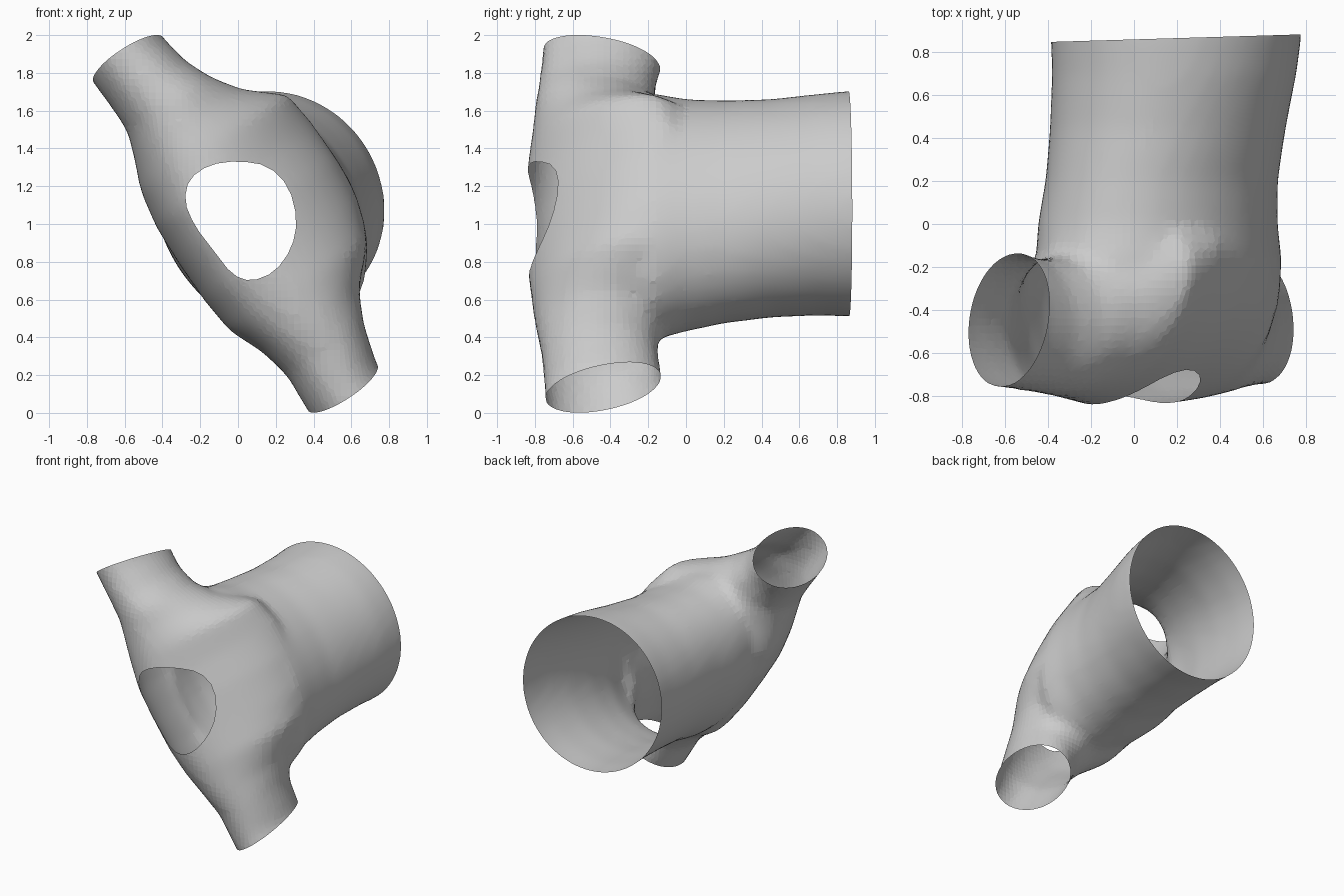
import bpy, bmesh, math
from mathutils import Vector

if "Cube" in bpy.data.objects:
    bpy.data.objects.remove(bpy.data.objects["Cube"])

# Slanted frame: A runs along the two small pipes, P across them, Y to the back
ORIGIN = Vector((-0.015, 0, 1.0))
A = Vector((-0.547, 0, 0.837))
P = Vector((0.837, 0, 0.547))
Y = Vector((0, 1, 0))
N = 48


def place(s, p, y):
    return ORIGIN + A * s + P * p + Y * y


def power(v, n):
    return math.copysign(abs(v) ** (2 / n), v)


def loft(bm, rings):
    """Skin a list of rings and cap both ends."""
    loops = [[bm.verts.new(c) for c in ring] for ring in rings]
    for a, b in zip(loops, loops[1:]):
        for i in range(N):
            j = (i + 1) % N
            bm.faces.new((a[i], a[j], b[j], b[i]))
    bm.faces.new(loops[0])
    bm.faces.new(loops[-1])


def body_ring(s, p0, p1, front, widest, back, skew):
    """Oval slice whose front peak leans sideways by the skew."""
    pc, rp = (p0 + p1) / 2, (p1 - p0) / 2
    ring = []
    for i in range(N):
        t = math.tau * i / N
        dp, dy = rp * power(math.cos(t), 2 - skew), power(math.sin(t), 2 - skew)
        depth = back - widest if dy > 0 else widest - front
        lean = 0.7 * skew * dy * dy if dy < 0 else 0
        ring.append(place(s, pc + dp - lean, widest + depth * dy + skew * dp))
    return ring


def outlet_ring(y, sc, rs, pc, rp):
    return [place(sc + rs * math.cos(math.tau * i / N),
                  pc + rp * math.sin(math.tau * i / N), y) for i in range(N)]


# Slanted body with a small pipe at either end: s, p range, front, widest y, back, skew
body = [
    (-1.25, -.22, .22, -.74, -.44, -.12, 0), (-1.04, -.22, .22, -.75, -.44, -.12, 0),
    (-.82, -.21, .28, -.77, -.45, -.15, 0), (-.65, -.25, .36, -.80, -.40, -.13, .04),
    (-.46, -.335, .54, -.82, -.28, .04, .10), (-.25, -.36, .61, -.84, -.22, .10, .15),
    (0, -.365, .64, -.85, -.20, .10, .16), (.22, -.36, .635, -.85, -.20, .10, .16),
    (.42, -.325, .61, -.83, -.26, .05, .12), (.58, -.26, .42, -.81, -.38, -.10, .05),
    (.72, -.21, .32, -.80, -.46, -.16, 0), (.86, -.21, .255, -.78, -.46, -.16, 0),
    (1.04, -.22, .22, -.765, -.44, -.115, 0), (1.25, -.22, .22, -.75, -.43, -.10, 0),
]
# Wide outlet to the back: y, centre and radius along the slant, centre and radius across
outlet = [
    (-.50, -.03, .58, .06, .34), (-.32, -.04, .69, .11, .45), (-.18, -.04, .71, .13, .505),
    (0, -.03, .655, .13, .51), (.20, -.025, .625, .155, .50), (.45, -.025, .60, .19, .525),
    (.70, -.025, .60, .225, .555), (.87, -.025, .61, .235, .57), (1.05, -.025, .61, .235, .57),
]

parts = []
for rings in ([body_ring(*r) for r in body], [outlet_ring(*r) for r in outlet]):
    bm = bmesh.new()
    loft(bm, rings)
    bmesh.ops.recalc_face_normals(bm, faces=bm.faces)
    mesh = bpy.data.meshes.new("pipe_junction")
    bm.to_mesh(mesh)
    bm.free()
    parts.append(bpy.data.objects.new("pipe_junction", mesh))
    bpy.context.collection.objects.link(parts[-1])

# Blend the two volumes into one soft skin
junction, outlet_part = parts
union = junction.modifiers.new("Union", 'BOOLEAN')
union.operation = 'UNION'
union.solver = 'EXACT'
union.object = outlet_part
remesh = junction.modifiers.new("Remesh", 'REMESH')
remesh.mode = 'VOXEL'
remesh.voxel_size = 0.035
smooth = junction.modifiers.new("Smooth", 'SMOOTH')
smooth.factor = 0.5
smooth.iterations = 8
graph = bpy.context.evaluated_depsgraph_get()
bm = bmesh.new()
bm.from_object(junction, graph)
junction.modifiers.clear()
bpy.data.objects.remove(outlet_part)


def cut(geom, co, normal, clear=False):
    bmesh.ops.bisect_plane(bm, geom=geom, dist=1e-5, plane_co=co,
                           plane_no=normal, clear_outer=clear)


# Open the three pipe ends; the small ones face slightly backwards
for co, normal in ((place(1.037, 0, -.44), A + Y * .21), (place(-1.037, 0, -.44), Y * .21 - A),
                   (Vector((.2, .863, 1.1)), Vector((-.03, 1, 0)))):
    cut(bm.verts[:] + bm.edges[:] + bm.faces[:], co, normal, True)

# Open the rounded window in the front wall, with its outline corners trimmed
window = [Vector(c) for c in (
    (0, 1.335), (.16, 1.31), (.27, 1.20), (.315, 1.02), (.285, .87), (.195, .745),
    (.07, .695), (-.03, .73), (-.13, .86), (-.23, .99), (-.285, 1.12),
    (-.26, 1.24), (-.15, 1.315))]
outline = []
for a, b in zip(window, window[1:] + window[:1]):
    outline += [a.lerp(b, .25), a.lerp(b, .75)]
sides = [(Vector((a.x, 0, a.y)), Vector((a.y - b.y, 0, b.x - a.x)))
         for a, b in zip(outline, outline[1:] + outline[:1])]


def near_window(f):
    c = f.calc_center_median()
    return c.y < -.5 and math.hypot(c.x - .02, c.z - 1.02) < .38


for co, normal in sides:
    faces = [f for f in bm.faces if near_window(f)]
    geom = set(faces)
    for f in faces:
        geom.update(f.edges)
        geom.update(f.verts)
    cut(list(geom), co, normal)
inside = [f for f in bm.faces if near_window(f) and
          all((f.calc_center_median() - co).dot(n) < 1e-6 for co, n in sides)]
bmesh.ops.delete(bm, geom=inside, context='FACES')

bm.to_mesh(junction.data)
bm.free()
bpy.context.view_layer.objects.active = junction
junction.select_set(True)
bpy.ops.object.shade_smooth_by_angle(angle=math.radians(4))
